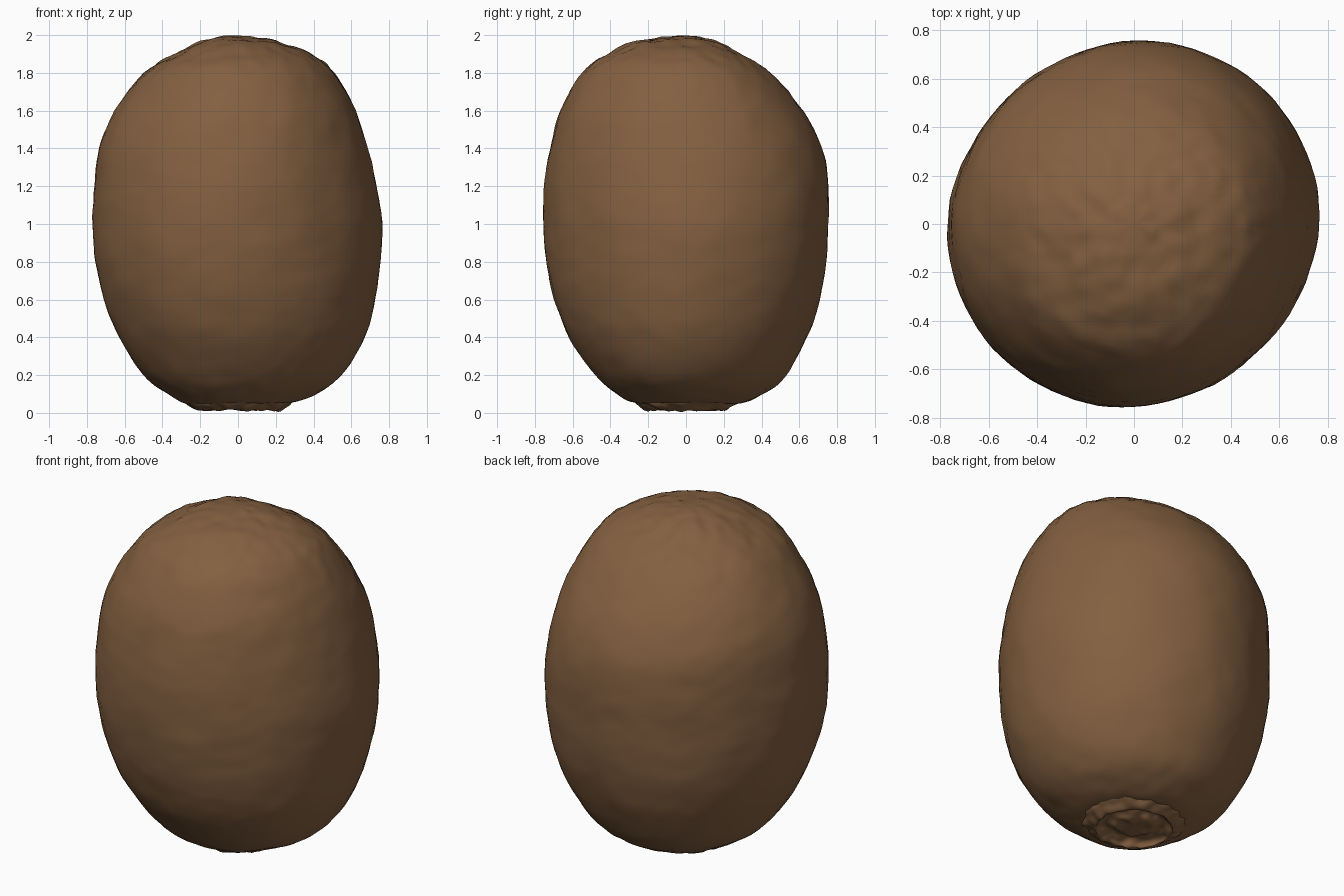
import bpy, bmesh, math
from mathutils import Vector, noise

cube = bpy.data.objects.get("Cube")
if cube:
    bpy.data.objects.remove(cube)


def make_material(name, colour):
    mat = bpy.data.materials.new(name)
    mat.use_nodes = True
    mat.diffuse_color = colour
    mat.node_tree.nodes["Principled BSDF"].inputs["Base Color"].default_value = colour
    return mat


skin = make_material("brown skin", (0.23, 0.117, 0.052, 1))

# Fruit profile: height, then radius towards +x, +y, -x, -y
PROFILE = [
    (.085, .15, .15, .15, .15), (.05, .27, .27, .26, .26),
    (.1, .41, .41, .37, .37), (.2, .55, .53, .5, .48),
    (.4, .67, .64, .63, .62), (.6, .725, .71, .71, .7),
    (.8, .755, .74, .755, .74), (1, .765, .75, .77, .755),
    (1.2, .735, .755, .76, .75), (1.4, .69, .72, .735, .72),
    (1.6, .62, .62, .65, .665), (1.8, .51, .45, .5, .55),
    (1.9, .39, .29, .33, .42), (1.965, .21, .17, .2, .27),
    (1.99, .08, .08, .08, .1),
]
SEGMENTS, STEPS = 96, 6


def smooth_rows(rows, steps):
    """Catmull-Rom rows between the profile rows."""
    out = []
    for i in range(len(rows) - 1):
        a, b, c, d = (rows[min(max(i + k, 0), len(rows) - 1)] for k in (-1, 0, 1, 2))
        for s in range(steps):
            t = s / steps
            out.append([q + t / 2 * (r - p + t * (2 * p - 5 * q + 4 * r - u
                        + t * (3 * (q - r) + u - p))) for p, q, r, u in zip(a, b, c, d)])
    return out + [list(rows[-1])]


def radius(row, angle):
    """Blend the four directional radii, flattened on one diagonal at the waist."""
    quarter = angle / (math.pi / 2)
    i = int(quarter) % 4
    w = math.sin((quarter - int(quarter)) * math.pi / 2) ** 2
    r = row[1 + i] * (1 - w) + row[1 + (i + 1) % 4] * w
    waist = math.sin(math.pi * row[0] / 2) ** 2
    diagonal = math.sin(2 * angle)
    return r * (1 + waist * (0.024 * diagonal - 0.007 * abs(diagonal)))


def lathe(name, rows, roughen, cap_low, cap_high):
    """Skin the rows as rings, close the ends with fans, then roughen."""
    bm = bmesh.new()
    rings = []
    for row in rows:
        ring = []
        for k in range(SEGMENTS):
            a = math.tau * k / SEGMENTS
            r = radius(row, a)
            ring.append(bm.verts.new((r * math.cos(a), r * math.sin(a), row[0])))
        rings.append(ring)
    for low, high in zip(rings, rings[1:]):
        for k in range(SEGMENTS):
            n = (k + 1) % SEGMENTS
            bm.faces.new((low[k], low[n], high[n], high[k]))
    for ring, z in ((rings[0], cap_low), (rings[-1], cap_high)):
        tip = bm.verts.new((0, 0, z))
        for k in range(SEGMENTS):
            bm.faces.new((ring[k], ring[(k + 1) % SEGMENTS], tip))
    bmesh.ops.recalc_face_normals(bm, faces=bm.faces)
    bm.normal_update()
    moves = [(v, v.normal * roughen(v.co)) for v in bm.verts]
    for v, move in moves:
        v.co += move
    mesh = bpy.data.meshes.new(name)
    bm.to_mesh(mesh)
    bm.free()
    mesh.materials.append(skin)
    obj = bpy.data.objects.new(name, mesh)
    bpy.context.collection.objects.link(obj)
    bpy.ops.object.select_all(action='DESELECT')
    obj.select_set(True)
    bpy.context.view_layer.objects.active = obj
    bpy.ops.object.shade_smooth_by_angle(angle=math.radians(40))


def fuzz(co):
    """Soft dents everywhere, rougher towards the crown."""
    crown = max(0, co.z - 1.4)
    return (0.005 * noise.noise(co * 5)
            + (0.004 + 0.012 * crown) * noise.noise(co * 14))


def crumble(co):
    """Ragged surface of the dried stem end."""
    return 0.014 * noise.noise(co * 18 + Vector((5, 0, 0)))


lathe("fruit_body", smooth_rows(PROFILE, STEPS), fuzz, 0.09, 1.998)

# Stem scar under the fruit: low ragged rim, hollow and central button
SCAR = [(.08, .3), (.05, .28), (.03, .25), (.014, .215), (.035, .195),
        (.05, .16), (.04, .13), (.025, .1), (.028, .05)]
scar_rows = [(z, r, r * .95, r, r * .95) for z, r in SCAR]
lathe("stem_scar", smooth_rows(scar_rows, 3), crumble, 0.1, 0.03)
